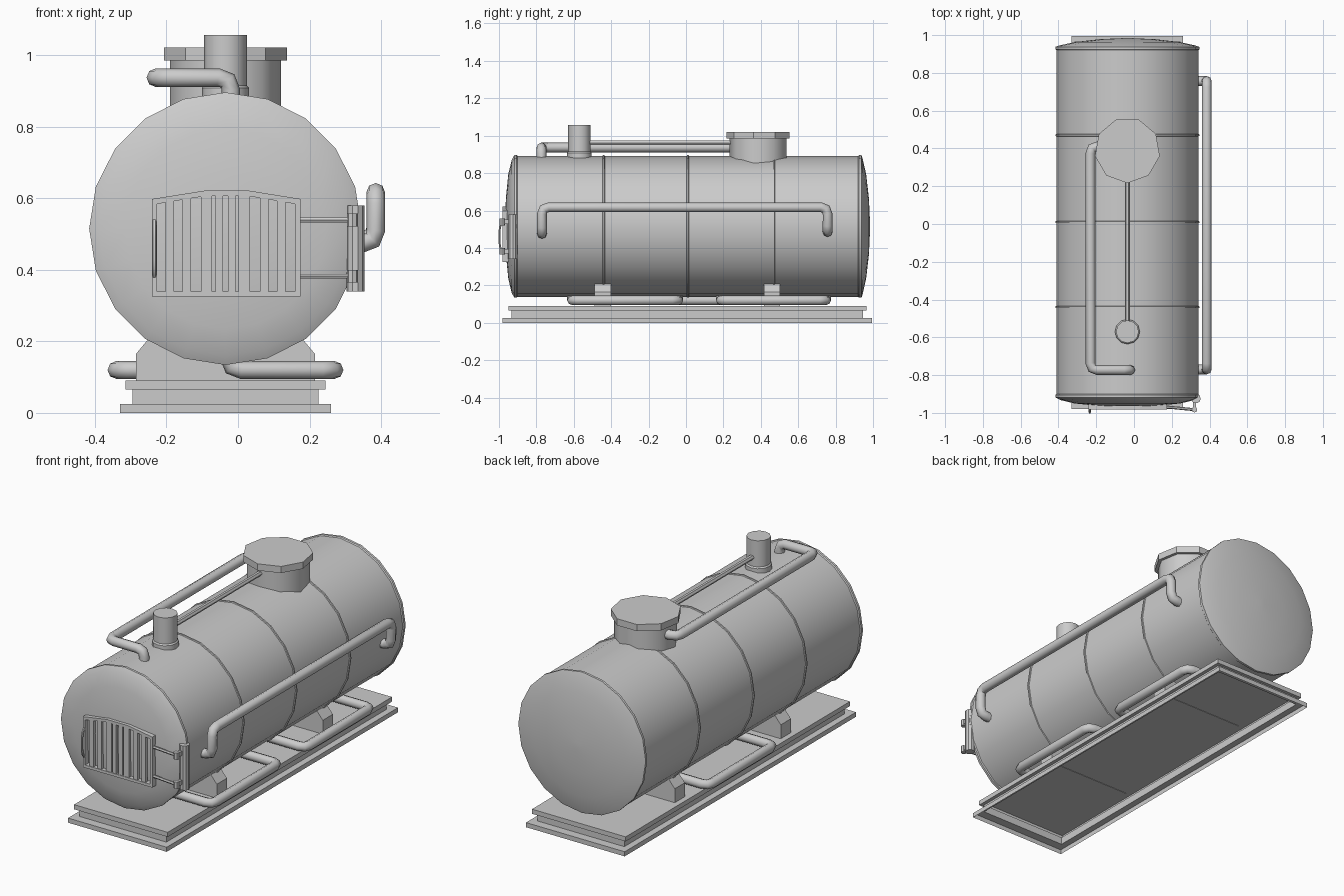
import bpy, bmesh, math
from mathutils import Vector

if "Cube" in bpy.data.objects:
    bpy.data.objects.remove(bpy.data.objects["Cube"])

CX, CZ, R = -0.035, 0.515, 0.38


def finish(name, bm, smooth=None):
    bmesh.ops.recalc_face_normals(bm, faces=bm.faces)
    me = bpy.data.meshes.new(name)
    bm.to_mesh(me)
    bm.free()
    ob = bpy.data.objects.new(name, me)
    bpy.context.collection.objects.link(ob)
    if smooth:
        shade(ob, smooth)
    return ob


def shade(ob, angle):
    bpy.ops.object.select_all(action='DESELECT')
    ob.select_set(True)
    bpy.context.view_layer.objects.active = ob
    bpy.ops.object.shade_smooth_by_angle(angle=math.radians(angle))


def lathe(name, profile, place, n, start=0.0, smooth=35):
    """Rings of (radius, height); place(a, b, h) maps to world space."""
    bm = bmesh.new()
    rings = []
    for r, h in profile:
        rings.append([bm.verts.new(place(r * math.cos(start + math.tau * i / n),
                                         r * math.sin(start + math.tau * i / n), h))
                      for i in range(n)])
    for a, b in zip(rings, rings[1:]):
        for i in range(n):
            j = (i + 1) % n
            bm.faces.new((a[i], a[j], b[j], b[i]))
    bm.faces.new(rings[0])
    bm.faces.new(rings[-1])
    return finish(name, bm, smooth)


def upright(x, y):
    return lambda a, b, h: (x + a, y + b, h)


def box(name, x0, x1, y0, y1, z0, z1):
    return prism(name, [(x0, z0), (x1, z0), (x1, z1), (x0, z1)], y0, y1)


def prism(name, outline, y0, y1):
    bm = bmesh.new()
    f = bm.faces.new([bm.verts.new((x, y0, z)) for x, z in outline])
    ext = bmesh.ops.extrude_face_region(bm, geom=[f], use_keep_orig=True)
    for v in ext['geom']:
        if isinstance(v, bmesh.types.BMVert):
            v.co.y = y1
    return finish(name, bm)


def pipe(name, pts, r, bend=0.035, res=2):
    """Tube along a path with rounded elbows."""
    pts = [Vector(p) for p in pts]
    path = [pts[0]]
    for a, p, b in zip(pts, pts[1:], pts[2:]):
        s = p + (a - p).normalized() * min(bend, (a - p).length * 0.49)
        e = p + (b - p).normalized() * min(bend, (b - p).length * 0.49)
        path += [s, s * 0.25 + p * 0.5 + e * 0.25, e]
    path.append(pts[-1])
    cu = bpy.data.curves.new(name, 'CURVE')
    cu.dimensions = '3D'
    cu.bevel_depth, cu.bevel_resolution, cu.use_fill_caps = r, res, True
    sp = cu.splines.new('POLY')
    sp.points.add(len(path) - 1)
    for q, p in zip(sp.points, path):
        q.co = (*p, 1)
    ob = bpy.data.objects.new(name, cu)
    bpy.context.collection.objects.link(ob)
    bpy.ops.object.select_all(action='DESELECT')
    ob.select_set(True)
    bpy.context.view_layer.objects.active = ob
    bpy.ops.object.convert(target='MESH')
    shade(bpy.context.object, 50)


# Tank with domed ends, end rims and three raised seams
prof = [(0.02, -0.968), (0.15, -0.963), (0.28, -0.95), (0.355, -0.932), (0.381, -0.918), (0.381, -0.905), (0.376, -0.9)]
for y in (-0.44, 0.01, 0.47):
    prof += [(0.376, y - 0.006), (0.381, y - 0.004), (0.381, y + 0.004), (0.376, y + 0.006)]
prof += [(0.376, 0.92), (0.381, 0.925), (0.381, 0.938), (0.36, 0.945), (0.28, 0.963), (0.15, 0.978), (0.02, 0.984)]
lathe("tank", prof, lambda a, b, h: (CX + a, h, CZ + b), 20)

# Stepped skid base, open underneath
bm = bmesh.new()
tiers = [(0.295, 0.9875, 0), (0.295, 0.9875, 0.025), (0.26, 0.94, 0.025),
         (0.26, 0.94, 0.065), (0.28, 0.9575, 0.065), (0.28, 0.9575, 0.09)]
loops = [[bm.verts.new((CX + sx * w, 0.0075 + sy * d, z)) for sx, sy in ((-1, -1), (1, -1), (1, 1), (-1, 1))]
         for w, d, z in tiers]
for a, b in zip(loops, loops[1:]):
    for i in range(4):
        bm.faces.new((a[i], a[i - 1], b[i - 1], b[i]))
bm.faces.new(loops[-1])
finish("skid_base", bm)

# Saddles
for i, y in enumerate((-0.445, 0.46)):
    prism(f"saddle_{i}", [(CX - 0.25, 0.088), (CX + 0.25, 0.088), (CX + 0.25, 0.165), (CX + 0.2, 0.225),
                          (CX, 0.16), (CX - 0.2, 0.225), (CX - 0.25, 0.165)], y - 0.043, y + 0.043)

# U-shaped drain pipes beneath the tank
for i, (s, y0, y1) in enumerate(((1, -0.61, -0.04), (1, 0.185, 0.75), (-1, -0.265, 0.3))):
    xi, xo = CX + s * 0.01, CX + s * 0.305
    pipe(f"drain_pipe_{i}", [(xi, y0, 0.19), (xi, y0, 0.12), (xo, y0, 0.12), (xo, y1, 0.12),
                             (xi, y1, 0.12), (xi, y1, 0.19)], 0.025)

# Side pipe
pipe("side_pipe", [(0.31, -0.77, 0.475), (0.385, -0.77, 0.475), (0.385, -0.77, 0.617),
                   (0.385, 0.757, 0.617), (0.385, 0.757, 0.485), (0.31, 0.757, 0.485)], 0.026)

# Top pipe and thin rod
pipe("top_pipe", [(-0.1, 0.41, 0.937), (-0.23, 0.41, 0.937), (-0.23, -0.773, 0.937),
                  (-0.02, -0.773, 0.937), (-0.02, -0.773, 0.86)], 0.026)
pipe("top_rod", [(CX, -0.56, 0.962), (CX, 0.3, 0.962)], 0.013, res=1)

# Chimney and hatch
lathe("chimney", [(0.066, 0.86), (0.066, 0.908), (0.06, 0.915), (0.06, 1.056)], upright(CX, -0.57), 12)
lathe("hatch_body", [(0.157, 0.83), (0.157, 0.987)], upright(CX, 0.39), 9, -math.pi / 2, 45)
lathe("hatch_lid", [(0.174, 0.985), (0.174, 1.021)], upright(CX, 0.39), 9, -math.pi / 2, None)

# Arched furnace door frame
outer = [(-0.24, 0.325), (0.175, 0.325), (0.175, 0.598), (0.032, 0.621), (-0.095, 0.621), (-0.24, 0.598)]
inner = [(-0.226, 0.34), (0.16, 0.34), (0.16, 0.584), (0.03, 0.606), (-0.093, 0.606), (-0.226, 0.584)]
bm = bmesh.new()
o, n = ([bm.verts.new((x, -0.982, z)) for x, z in pts] for pts in (outer, inner))
faces = [bm.faces.new((o[i - 1], o[i], n[i], n[i - 1])) for i in range(6)]
ext = bmesh.ops.extrude_face_region(bm, geom=faces, use_keep_orig=True)
for v in ext['geom']:
    if isinstance(v, bmesh.types.BMVert):
        v.co.y = -0.94
finish("door_frame", bm)

# Door grate bars
for i, (c, w) in enumerate(((0.156, 0.024), (0.108, 0.024), (0.053, 0.032), (0.018, 0.021))):
    top = 0.61 - max(0, c - 0.06) * 0.16
    for s in (-1, 1):
        x = CX + s * c
        box(f"grate_bar_{i}_{s}", x - w / 2, x + w / 2, -0.979, -0.962, 0.335, top)

# Door handle
pipe("door_handle", [(-0.234, -0.97, 0.545), (-0.234, -0.997, 0.52), (-0.234, -0.997, 0.4),
                     (-0.234, -0.97, 0.375)], 0.006, 0.03, 1)

# Hinge post, arms and knuckles
lathe("hinge_post", [(0.025, 0.34), (0.025, 0.58)], upright(0.328, -0.925), 10)
for z in (0.382, 0.539):
    pipe(f"hinge_arm_{z}", [(0.165, -0.968, z), (0.32, -0.983, z)], 0.008, res=1)
    lathe(f"hinge_knuckle_{z}", [(0.015, z - 0.018), (0.015, z + 0.018)], upright(0.32, -0.983), 8)
    box(f"hinge_link_{z}", 0.313, 0.329, -0.98, -0.92, z - 0.012, z + 0.012)
